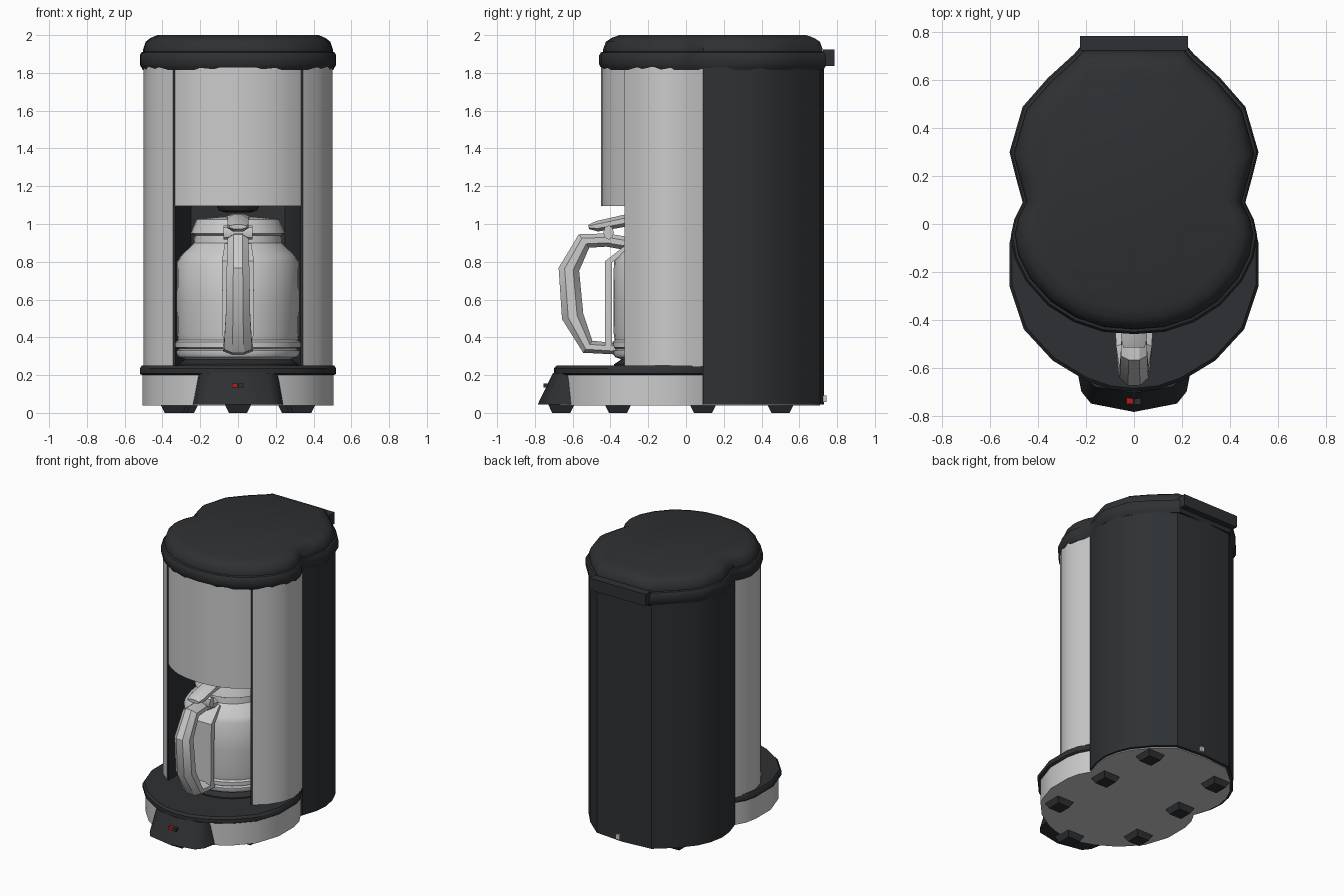
import bpy, bmesh, math
from mathutils import Vector

if "Cube" in bpy.data.objects:
    bpy.data.objects.remove(bpy.data.objects["Cube"])


def material(name, rgb):
    m = bpy.data.materials.new(name)
    m.diffuse_color = (*rgb, 1)
    m.use_nodes = True
    m.node_tree.nodes["Principled BSDF"].inputs["Base Color"].default_value = m.diffuse_color
    return m


BLACK = material("black_plastic", (0.027, 0.03, 0.033))
RED = material("red_light", (0.5, 0.01, 0.01))


def finish(name, bm, mat=None, angle=35):
    bmesh.ops.remove_doubles(bm, verts=bm.verts, dist=1e-5)
    bmesh.ops.recalc_face_normals(bm, faces=bm.faces)
    me = bpy.data.meshes.new(name)
    bm.to_mesh(me)
    bm.free()
    ob = bpy.data.objects.new(name, me)
    bpy.context.collection.objects.link(ob)
    if mat:
        me.materials.append(mat)
    bpy.ops.object.select_all(action='DESELECT')
    ob.select_set(True)
    bpy.context.view_layer.objects.active = ob
    bpy.ops.object.shade_smooth_by_angle(angle=math.radians(angle))
    return ob


def skin(name, rings, mat=None, angle=35):
    """Bridge closed rings of points and cap both ends."""
    bm = bmesh.new()
    vs = [[bm.verts.new(p) for p in r] for r in rings]
    n = len(vs[0])
    for a, b in zip(vs, vs[1:]):
        for i in range(n):
            j = (i + 1) % n
            bm.faces.new((a[i], a[j], b[j], b[i]))
    bm.faces.new(vs[0][::-1])
    bm.faces.new(vs[-1])
    return finish(name, bm, mat, angle)


def mirrored(half):
    """Half outline from front to back at x >= 0 -> closed outline."""
    return half + [(-x, y) for x, y in reversed(half) if x > 1e-6]


def layers(name, outline, levels, mat=None, cy=0.0, angle=35):
    """Stack scaled copies of an outline; levels are (scale, z)."""
    return skin(name, [[(x * s, cy + (y - cy) * s, z) for x, y in outline]
                       for s, z in levels], mat, angle)


def lathe(name, profile, cy, steps=32, mat=None, angle=35):
    rings = [[(r * math.cos(2 * math.pi * i / steps),
               cy + r * math.sin(2 * math.pi * i / steps), z) for i in range(steps)]
             for r, z in profile]
    return skin(name, rings, mat, angle)


def sweep(name, path, sides, mat=None):
    """Sweep a rounded section along a y-z path of (y, z, half_width, half_thick)."""
    rings = []
    for i, (y, z, w, t) in enumerate(path):
        a, b = path[max(i - 1, 0)], path[min(i + 1, len(path) - 1)]
        d = Vector((b[0] - a[0], b[1] - a[1])).normalized()
        ring = []
        for k in range(sides):
            q = 2 * math.pi * (k + 0.5) / sides
            f = 1 / math.cos(math.pi / sides)
            u, v = math.cos(q) * f * w, math.sin(q) * f * t
            ring.append((u, y - d.y * v, z + d.x * v))
        rings.append(ring)
    return skin(name, rings, mat, 30)


def box(name, c, size, mat=None):
    bm = bmesh.new()
    bmesh.ops.create_cube(bm, size=1)
    for v in bm.verts:
        v.co = Vector(c) + Vector([v.co[i] * size[i] for i in range(3)])
    return finish(name, bm, mat)


# Half outlines of the two-lobed body
rear = [(0.455, 0.09), (0.49, 0.2), (0.5, 0.3), (0.48, 0.4), (0.44, 0.49),
        (0.35, 0.6), (0.22, 0.71), (0, 0.73)]
column_edge = [(0.345, -0.325), (0.42, -0.26), (0.475, -0.175), (0.5, -0.08),
               (0.485, 0.01), (0.455, 0.09)]
foot_lobe = [(0, -0.70), (0.1, -0.69), (0.2, -0.655), (0.34, -0.57), (0.46, -0.44),
             (0.52, -0.26), (0.52, -0.08), (0.5, 0.01)]

# Rear housing with the carafe recess
layers("rear_housing",
       [(0.33, -0.325), (0.345, -0.325), (0.36, 0.09)] + rear +
       [(-x, y) for x, y in rear[-2::-1]] +
       [(-0.36, 0.09), (-0.345, -0.325), (-0.33, -0.325),
        (-0.33, 0.1), (-0.25, 0.24), (0, 0.3), (0.25, 0.24), (0.33, 0.1)],
       [(1, 0.045), (1, 1.83)], BLACK)
box("recess_ceiling", (0, -0.01, 1.465), (0.665, 0.62, 0.72), BLACK)
lathe("drip_outlet", [(0.12, 1.11), (0.1, 1.07), (0.06, 1.06)], -0.06, 16, BLACK)

# Silver side columns
for s, side in ((1, "right"), (-1, "left")):
    layers(side + "_column", [(s * x, y) for x, y in column_edge + [(0.35, 0.088)]],
           [(1, 0.245), (1, 1.83)])

# Curved filter door
layers("filter_door", mirrored([(0, -0.45), (0.1, -0.442), (0.2, -0.415), (0.28, -0.37),
                                (0.333, -0.325), (0.325, -0.315), (0, -0.315)]),
       [(1, 1.095), (1, 1.83)])

# Lid with rolled rim and raised crown
lid = mirrored([(0, -0.46), (0.13, -0.45), (0.25, -0.41), (0.36, -0.34), (0.45, -0.24),
                (0.5, -0.14), (0.515, -0.05), (0.5, 0.02), (0.465, 0.09), (0.495, 0.2),
                (0.52, 0.3), (0.465, 0.49), (0.36, 0.61), (0.25, 0.71), (0.22, 0.745),
                (0, 0.745)])
layers("lid", lid, [(0.97, 1.815), (0.985, 1.83), (1, 1.845), (1, 1.893), (0.985, 1.908),
                    (0.965, 1.912), (0.965, 1.925), (0.94, 1.965), (0.89, 1.985),
                    (0.82, 2.0)], BLACK, 0.14, 40)
box("lid_hinge", (0, 0.755, 1.88), (0.45, 0.06, 0.085), BLACK)

# Base: grey band, black deck, front control panel
base = mirrored(foot_lobe + rear)
layers("base_band", base, [(0.97, 0.038), (0.97, 0.21)])
layers("base_deck", mirrored(foot_lobe + [(0.45, 0.09), (0.32, 0.13), (0, 0.33)]),
       [(0.98, 0.2), (1, 0.208), (1, 0.235), (0.98, 0.25)], BLACK)
bottom = mirrored([(0, -0.785), (0.18, -0.75), (0.22, -0.70), (0.24, -0.6)])
top = mirrored([(0, -0.705), (0.16, -0.68), (0.2, -0.65), (0.215, -0.6)])
skin("control_panel", [[(x, y, 0.045) for x, y in bottom],
                       [(x, y, 0.21) for x, y in top]], BLACK)
box("power_switch", (0.015, -0.735, 0.145), (0.03, 0.04, 0.022), BLACK)
box("power_light", (-0.017, -0.735, 0.145), (0.03, 0.034, 0.022), RED)
box("cord_stub", (0.03, 0.73, 0.075), (0.03, 0.025, 0.035))

# Tapered square feet
spots = [(0, -0.66)] + [(s * x, y) for x, y in ((0.34, -0.36), (0.32, 0.09), (0.28, 0.5))
                        for s in (1, -1)]
for i, (fx, fy) in enumerate(spots):
    skin("foot_%d" % (i + 1),
         [[(fx + a * h, fy + b * h, z) for a, b in ((-1, -1), (1, -1), (1, 1), (-1, 1))]
          for h, z in ((0.048, 0), (0.07, 0.045))], BLACK)

# Warming plate and carafe
CY = -0.06
lathe("warming_plate", [(0.32, 0.245), (0.32, 0.258), (0.28, 0.285)], CY, 32, BLACK)
lathe("carafe", [(0.28, 0.283), (0.315, 0.295), (0.325, 0.31), (0.325, 0.33), (0.312, 0.338),
                 (0.33, 0.347), (0.33, 0.375), (0.318, 0.385), (0.323, 0.42), (0.325, 0.6),
                 (0.322, 0.8), (0.30, 0.835), (0.235, 0.9), (0.23, 0.945)], CY)
lathe("carafe_lid", [(0.23, 0.94), (0.25, 0.95), (0.245, 0.965), (0.22, 1.025),
                     (0.2, 1.03), (0.06, 1.04)], CY)

# Handle, strap, hinge and thumb lever
sweep("carafe_handle", [(-0.30, 0.895, 0.05, 0.035), (-0.42, 0.915, 0.05, 0.035),
                        (-0.54, 0.91, 0.055, 0.045), (-0.62, 0.76, 0.06, 0.055),
                        (-0.60, 0.51, 0.065, 0.058), (-0.52, 0.35, 0.075, 0.04),
                        (-0.38, 0.34, 0.08, 0.03)], 8)
sweep("handle_strap", [(-0.30, 0.885, 0.07, 0.015), (-0.41, 0.80, 0.085, 0.018),
                       (-0.41, 0.34, 0.08, 0.018)], 4)
hinge = [[(x, -0.41 + r * math.cos(k * math.pi / 4), 0.955 + 0.038 * math.sin(k * math.pi / 4))
          for k in range(8)] for x, r in ((-0.078, 0.028), (0.078, 0.028))]
skin("lever_hinge", hinge)
sweep("thumb_lever", [(-0.515, 0.985, 0.045, 0.012), (-0.47, 0.988, 0.055, 0.028),
                      (-0.32, 1.018, 0.055, 0.032), (-0.18, 1.035, 0.06, 0.02)], 8)
